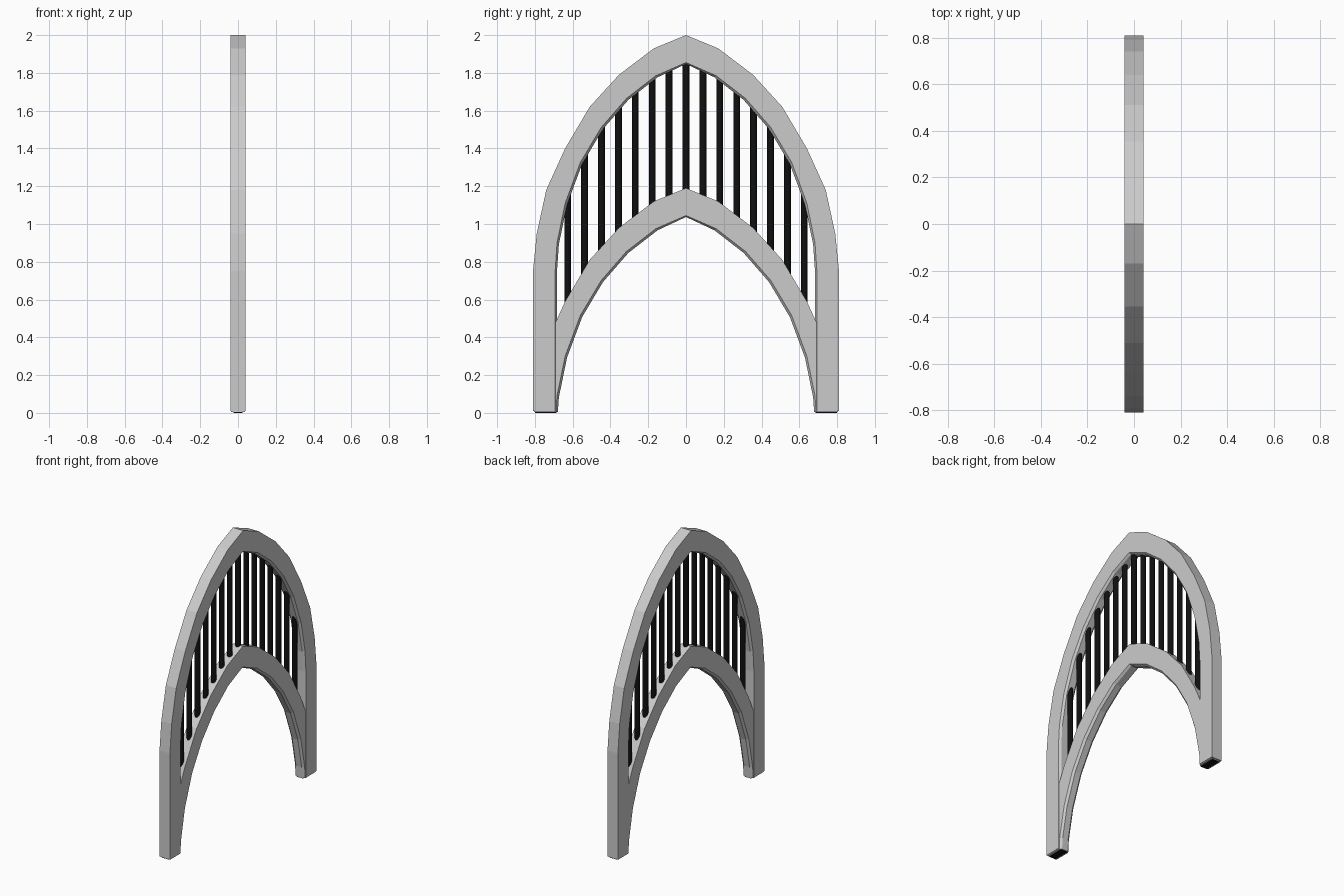
import bpy, bmesh
from mathutils import Vector

cube = bpy.data.objects.get("Cube")
if cube:
    bpy.data.objects.remove(cube)


def material(name, value):
    m = bpy.data.materials.new(name)
    m.use_nodes = True
    color = (value, value, value, 1)
    m.diffuse_color = color
    m.node_tree.nodes["Principled BSDF"].inputs["Base Color"].default_value = color
    return m


STONE = material("stone grey", 0.6)
IRON = material("black iron", 0.005)

# Half of the pointed arch, foot to tip, as (y, z)
OUTER = [(.81, .01), (.81, .75), (.79, .95), (.74, 1.18), (.64, 1.40),
         (.51, 1.62), (.355, 1.79), (.17, 1.93), (0, 2.0)]
INNER = [(.693, .01), (.693, .75), (.683, .90), (.64, 1.11), (.56, 1.325),
         (.45, 1.51), (.315, 1.665), (.16, 1.785), (0, 1.855)]
LIP = 0.01      # depth of the chamfered inner rim
DROP = 0.81     # how far the lower arch sits below the upper one


def finish(name, bm, mat):
    bmesh.ops.recalc_face_normals(bm, faces=bm.faces)
    mesh = bpy.data.meshes.new(name)
    bm.to_mesh(mesh)
    bm.free()
    mesh.materials.append(mat)
    obj = bpy.data.objects.new(name, mesh)
    bpy.context.collection.objects.link(obj)
    return obj


def mirrored(half):
    return half + [(-y, z) for y, z in reversed(half[:-1])]


def arch(name, half_depth, drop):
    # Sweep a chamfered cross-section between the outer and inner curves
    rim = [(y - LIP if y else 0, z if i < 2 else z - LIP * .8)
           for i, (y, z) in enumerate(INNER)]
    bm = bmesh.new()
    rings = []
    for o, i, r in zip(mirrored(OUTER), mirrored(INNER), mirrored(rim)):
        section = [(half_depth, o), (half_depth, i), (half_depth - .015, r)]
        section += [(-x, p) for x, p in reversed(section)]
        rings.append([bm.verts.new((x, p[0], p[1] - drop)) for x, p in section])
    for a, b in zip(rings, rings[1:]):
        for k in range(len(a)):
            n = (k + 1) % len(a)
            bm.faces.new((a[k], a[n], b[n], b[k]))
    bm.faces.new(rings[0])
    bm.faces.new(rings[-1])
    # Trim anything below the ground
    if drop:
        geom = bm.verts[:] + bm.edges[:] + bm.faces[:]
        bmesh.ops.bisect_plane(bm, geom=geom, plane_co=(0, 0, .004),
                               plane_no=(0, 0, -1), clear_outer=True)
        bmesh.ops.holes_fill(bm, edges=[e for e in bm.edges if e.is_boundary])
    return finish(name, bm, STONE)


def height(half, y):
    # Height of a curve at distance y from the centre
    for (y0, z0), (y1, z1) in zip(half[1:], half[2:]):
        if y1 <= y <= y0:
            return z0 + (z1 - z0) * (y0 - y) / (y0 - y1)
    return half[1][1]


arch("upper_arch", .04, 0)
arch("lower_arch", .037, DROP)

# Vertical bars between the arches
for n in range(-7, 8):
    y = abs(n) * .0895
    low = height(OUTER, y) - DROP - .05
    high = height(INNER, y) + .04
    bm = bmesh.new()
    bmesh.ops.create_cone(bm, cap_ends=True, segments=12, radius1=.018,
                          radius2=.018, depth=high - low)
    bar = finish("bar_%02d" % (n + 8), bm, IRON)
    bar.location = Vector((0, y if n >= 0 else -y, (low + high) / 2))
    for p in bar.data.polygons:
        p.use_smooth = abs(p.normal.z) < .5

# Dark pads under the feet
for side, name in ((1, "left_foot_pad"), (-1, "right_foot_pad")):
    bm = bmesh.new()
    bmesh.ops.create_cube(bm, size=1)
    for v in bm.verts:
        v.co = Vector((v.co.x * .05, v.co.y * .115 + side * .742, (v.co.z + .5) * .0099))
    finish(name, bm, IRON)
